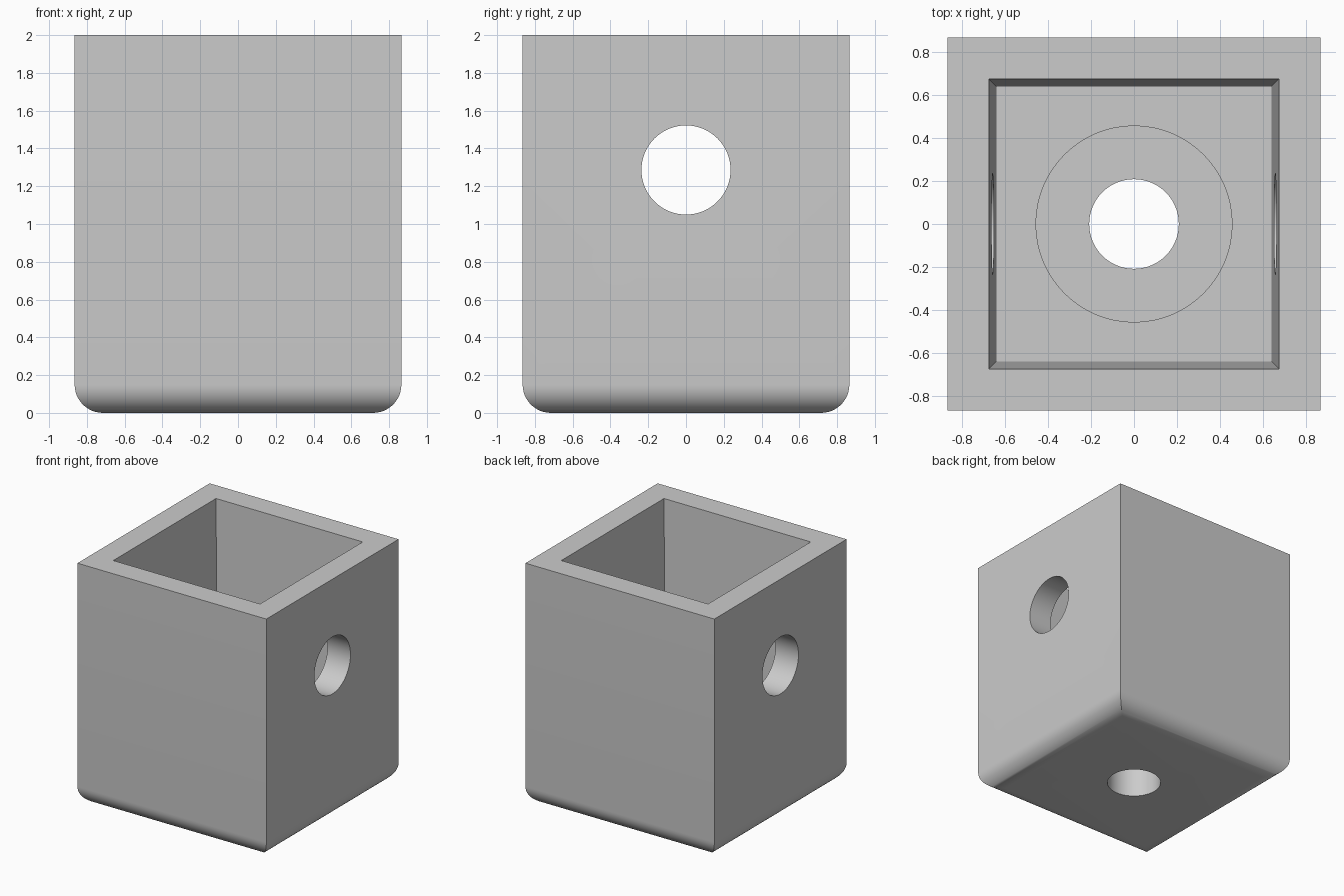
import bpy, bmesh, math

if "Cube" in bpy.data.objects:
    bpy.data.objects.remove(bpy.data.objects["Cube"], do_unlink=True)

HALF, TOP, FILLET = 0.865, 2.0, 0.15
RIM, FLOOR_HALF, FLOOR_Z = 0.672, 0.638, 0.57
STEPS = 12

grey = bpy.data.materials.new("light grey")
grey.use_nodes = True
grey.diffuse_color = (0.6, 0.6, 0.6, 1)
grey.node_tree.nodes["Principled BSDF"].inputs["Base Color"].default_value = (0.6, 0.6, 0.6, 1)


def square_shell(name, profile):
    """Closed solid made of square rings, each given as (half width, height)."""
    bm = bmesh.new()
    rings = [[bm.verts.new((sx * h, sy * h, z))
              for sx, sy in ((-1, -1), (1, -1), (1, 1), (-1, 1))] for h, z in profile]
    for low, high in zip(rings, rings[1:]):
        for i in range(4):
            j = (i + 1) % 4
            bm.faces.new((low[i], low[j], high[j], high[i]))
    bm.faces.new(rings[0][::-1])
    bm.faces.new(rings[-1])
    bmesh.ops.recalc_face_normals(bm, faces=bm.faces)
    mesh = bpy.data.meshes.new(name)
    bm.to_mesh(mesh)
    bm.free()
    obj = bpy.data.objects.new(name, mesh)
    bpy.context.collection.objects.link(obj)
    obj.data.materials.append(grey)
    return obj


def drill(target, radius, depth, location, rotation=(0, 0, 0)):
    """Cut a round hole through the target."""
    bpy.ops.mesh.primitive_cylinder_add(vertices=64, radius=radius, depth=depth,
                                        location=location, rotation=rotation)
    cutter = bpy.context.object
    cutter.name = "hole_cutter"
    cutter.hide_render = True
    cutter.data.materials.append(grey)
    mod = target.modifiers.new("hole", 'BOOLEAN')
    mod.operation, mod.solver, mod.object = 'DIFFERENCE', 'EXACT', cutter
    bpy.ops.object.select_all(action='DESELECT')
    bpy.context.view_layer.objects.active = target
    target.select_set(True)
    bpy.ops.object.modifier_apply(modifier=mod.name)
    bpy.data.objects.remove(cutter, do_unlink=True)


# Rounded base edge, straight outer walls, flat rim, tapered cavity
angles = [math.pi / 2 * i / STEPS for i in range(STEPS + 1)]
profile = [(HALF - FILLET + FILLET * math.sin(a), FILLET - FILLET * math.cos(a)) for a in angles]
profile += [(HALF, TOP), (RIM, TOP), (FLOOR_HALF, FLOOR_Z)]
body = square_shell("square_housing", profile)

# Round recess in the floor, drain hole, and cross hole through both side walls
drill(body, 0.455, 0.6, (0, 0, 0.6))
drill(body, 0.208, 2.0, (0, 0, 0))
drill(body, 0.236, 3.0, (0, 0, 1.286), (0, math.pi / 2, 0))

bpy.ops.object.shade_smooth_by_angle(angle=math.radians(30))
